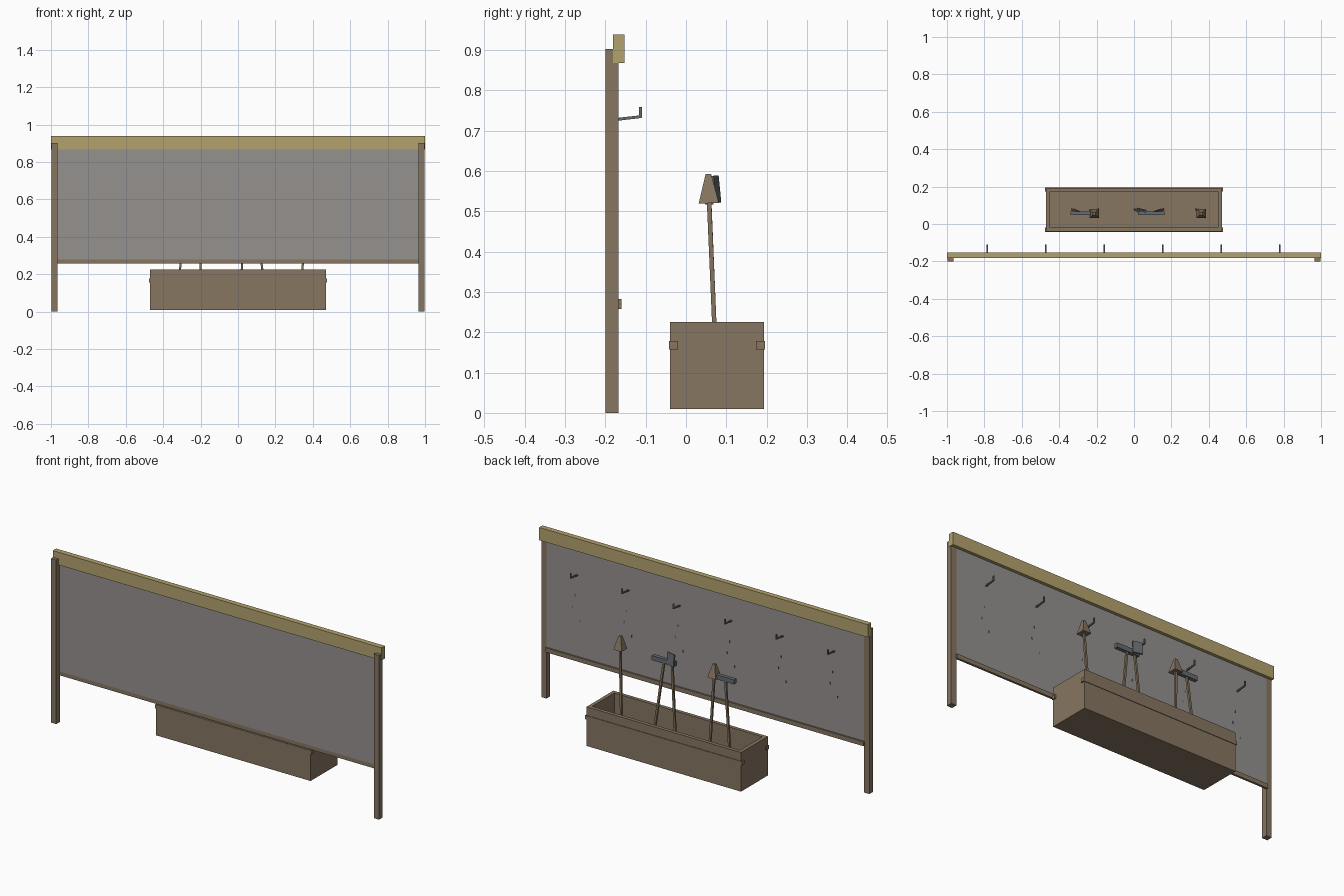
import bpy, bmesh
from mathutils import Vector

if "Cube" in bpy.data.objects:
    bpy.data.objects.remove(bpy.data.objects["Cube"])


def material(name, rgb):
    m = bpy.data.materials.new(name)
    m.use_nodes = True
    m.diffuse_color = (*rgb, 1)
    m.node_tree.nodes["Principled BSDF"].inputs["Base Color"].default_value = (*rgb, 1)
    return m


BROWN = material("brown wood", (0.24, 0.18, 0.12))
PALE = material("pale wood", (0.45, 0.36, 0.155))
GREY = material("grey panel", (0.30, 0.285, 0.275))
STEEL = material("dark steel", (0.13, 0.145, 0.165))


def finish(name, bm, mat):
    mesh = bpy.data.meshes.new(name)
    bm.to_mesh(mesh)
    bm.free()
    mesh.materials.append(mat)
    ob = bpy.data.objects.new(name, mesh)
    bpy.context.collection.objects.link(ob)
    return ob


def box(name, x, y, z, mat):
    """Box given by its (low, high) range on each axis."""
    bm = bmesh.new()
    bmesh.ops.create_cube(bm, size=1)
    for v in bm.verts:
        v.co = [r[0] if c < 0 else r[1] for c, r in zip(v.co, (x, y, z))]
    return finish(name, bm, mat)


def bar(name, a, b, width, mat, end_width=None):
    """Square bar from a to b, tapering if end_width is given."""
    a, b = Vector(a), Vector(b)
    d = b - a
    bm = bmesh.new()
    bmesh.ops.create_cube(bm, size=1)
    for v in bm.verts:
        w = end_width if end_width and v.co.z > 0 else width
        v.co.x *= w
        v.co.y *= w
        v.co.z *= d.length
    ob = finish(name, bm, mat)
    ob.rotation_mode = "QUATERNION"
    # Keep the section square to the axes, leaning only slightly
    ob.rotation_quaternion = Vector((0, 0, 1)).rotation_difference(d)
    ob.location = (a + b) / 2
    return ob


# Tool wall: two posts, top beam, panel and bottom rail
for side, s in (("left", 1), ("right", -1)):
    box(side + "_post", sorted((s * 0.966, s * 0.998)), (-0.2, -0.168), (0, 0.902), BROWN)
box("top_beam", (-1, 1), (-0.181, -0.152), (0.868, 0.938), PALE)
box("panel", (-0.968, 0.968), (-0.173, -0.169), (0.28, 0.88), GREY)
box("bottom_rail", (-0.968, 0.968), (-0.172, -0.160), (0.258, 0.282), BROWN)

# Six hooks, each with small pegs in the panel below
for i in range(6):
    x = -0.785 + i * 0.313
    bar("hook_arm", (x, -0.171, 0.728), (x, -0.11, 0.735), 0.007, STEEL)
    box("hook_tip", (x - 0.0035, x + 0.0035), (-0.116, -0.109), (0.734, 0.759), STEEL)
    for j, dx in enumerate((-0.02, 0.025, 0.01)):
        z = 0.475 + j * 0.065
        box("peg", (x + dx, x + dx + 0.004), (-0.17, -0.167), (z, z + 0.012), STEEL)

# Open planter-style bin
X, Y0, Y1, T = 0.47, -0.04, 0.193, 0.02
Z = (0.01, 0.225)
box("bin_floor", (-X, X), (Y0, Y1), (0.01, 0.03), BROWN)
box("bin_front", (-X, X), (Y0, Y0 + T), Z, BROWN)
box("bin_back", (-X, X), (Y1 - T, Y1), Z, BROWN)
for s in (1, -1):
    box("bin_end", sorted((s * X, s * (X - T))), (Y0 + T, Y1 - T), Z, BROWN)
for y in (Y0 - 0.002, Y1 - T + 0.001):
    box("bin_batten", (-0.477, 0.477), (y, y + 0.022), (0.157, 0.178), BROWN)


def shaft(x_rim, x_top, top):
    """Leaning handle through the rim, continued down to the bin floor."""
    a, b = Vector((x_rim, 0.07, 0.225)), Vector((x_top, 0.057, top))
    return bar("tool_shaft", a + (a - b) * (0.195 / (top - 0.225)), b, 0.011, BROWN)


# Two spades with tapered heads
for x0, x1 in ((0.345, 0.36), (-0.2, -0.212)):
    shaft(x0, x1, 0.53)
    bar("spade_head", (x1, 0.0565, 0.52), (x1, 0.0555, 0.592), 0.05, BROWN, 0.014)

# Two hammers with long level heads
for x0, x1, half in ((0.13, 0.092, 0.07), (-0.31, -0.28, 0.06)):
    shaft(x0, x1, 0.53)
    box("hammer_head", (x1 - half, x1 + half), (0.047, 0.068), (0.517, 0.542), STEEL)

# Hoe with an upright blade
shaft(0.02, 0.045, 0.54)
blade = box("hoe_blade", (-0.026, 0.026), (-0.004, 0.004), (-0.033, 0.033), STEEL)
blade.location = (0.04, 0.074, 0.555)
blade.rotation_euler = (0.1, 0, -0.25)
